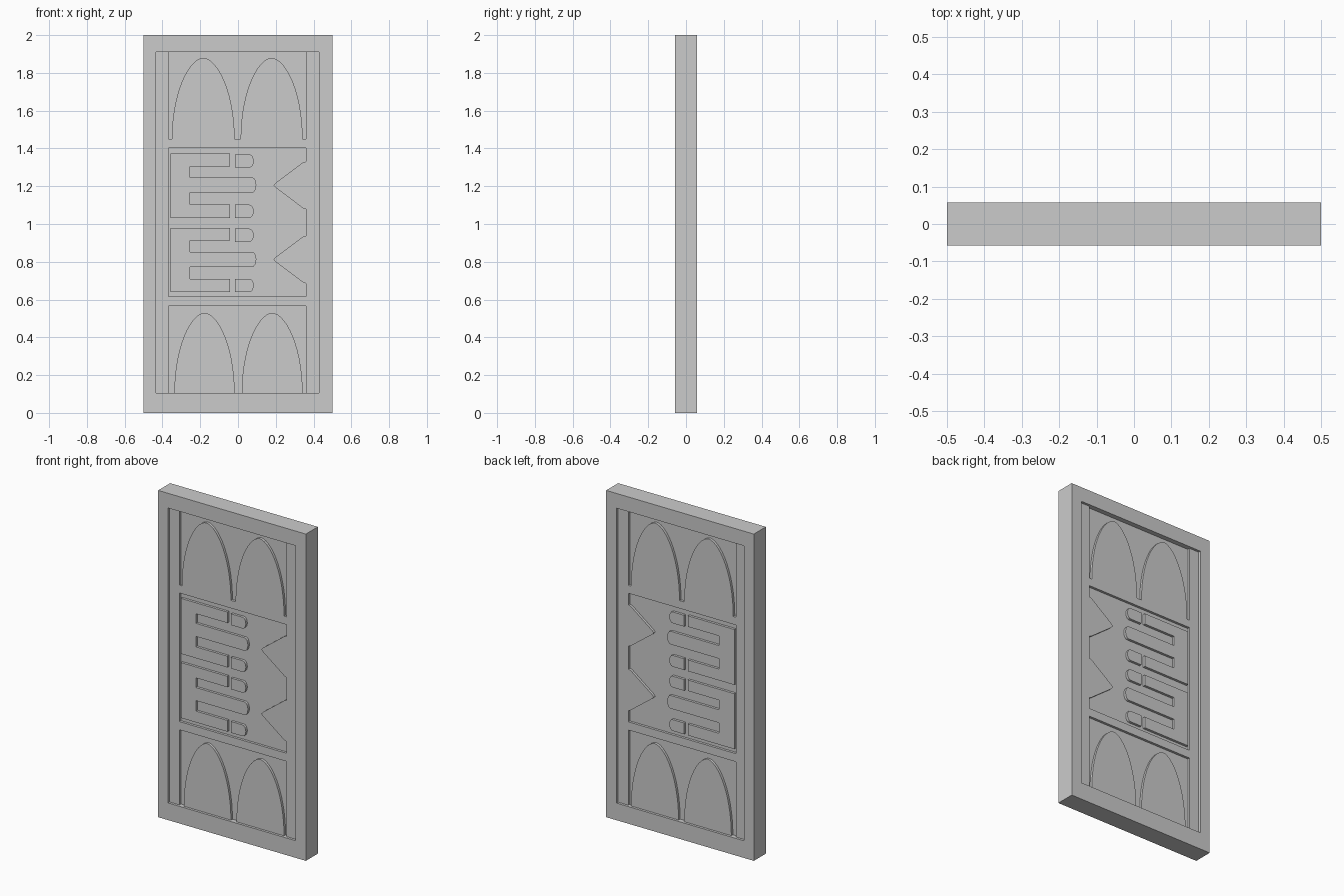
import bpy, bmesh, math

if "Cube" in bpy.data.objects:
    bpy.data.objects.remove(bpy.data.objects["Cube"])

FACE, MID, DEEP = 0.058, 0.043, 0.028   # surface levels measured from the centre plane


def prism(name, pts, y0, y1):
    """Extrude an (x, z) outline along y."""
    bm = bmesh.new()
    face = bm.faces.new([bm.verts.new((x, y0, z)) for x, z in pts])
    ext = bmesh.ops.extrude_face_region(bm, geom=[face])
    for v in ext["geom"]:
        if isinstance(v, bmesh.types.BMVert):
            v.co.y = y1
    bmesh.ops.recalc_face_normals(bm, faces=bm.faces)
    me = bpy.data.meshes.new(name)
    bm.to_mesh(me)
    bm.free()
    ob = bpy.data.objects.new(name, me)
    bpy.context.collection.objects.link(ob)
    return ob


def rect(x0, x1, z0, z1):
    return [(x0, z0), (x1, z0), (x1, z1), (x0, z1)]


def combine(target, tool, operation):
    m = target.modifiers.new("carve", "BOOLEAN")
    m.operation, m.object, m.solver = operation, tool, "EXACT"
    bpy.context.view_layer.objects.active = target
    bpy.ops.object.modifier_apply(modifier=m.name)
    bpy.data.objects.remove(tool, do_unlink=True)


def arch(x0, x1, z0, height, n=28):
    """Slightly pointed arch, left foot to right foot."""
    c, w = (x0 + x1) / 2, (x1 - x0) / 2
    out = []
    for i in range(n + 1):
        a = math.pi * (1 - i / n)
        k = math.cos(a)
        out.append((c + w * math.copysign(abs(k) ** 1.12, k), z0 + height * math.sin(a)))
    return out


def round_end(x, z0, z1, bulge=0.022, n=8):
    """Rounded finger tip running from z0 to z1."""
    c, r = (z0 + z1) / 2, (z1 - z0) / 2
    return [(x + bulge * math.cos(a), c + r * math.sin(a))
            for a in (-math.pi / 2 + math.pi * i / n for i in range(n + 1))]


L, R = -0.367, 0.36          # sunken panel sides
BOTTOM, TOP = 0.105, 1.91    # frame opening
REPEAT = (0.0, -0.393)       # vertical offsets of the repeated motif

# Sunken panel outlines: above the arches, and the notched centre field
upper = ([(L, TOP), (L, 1.45)] + arch(-0.35, -0.018, 1.45, 0.43)
         + arch(0.014, 0.342, 1.45, 0.43) + [(R, 1.45), (R, TOP)])
lower = ([(L, 0.565), (L, BOTTOM)] + arch(-0.337, -0.018, BOTTOM, 0.425)
         + arch(0.02, 0.342, BOTTOM, 0.425) + [(R, BOTTOM), (R, 0.565)])
middle = [(L, 0.615), (L, 1.402), (R, 1.402)]
for d in REPEAT:
    middle += [(x, z + d) for x, z in [
        (R, 1.33), (0.345, 1.327), (0.2, 1.218), (0.188, 1.205),
        (0.2, 1.192), (0.345, 1.083), (R, 1.078)]]
middle.append((R, 0.615))

# Door slab, carved alike on both faces
door = prism("carved_door", rect(-0.5, 0.5, 0, 2), -FACE, FACE)
for s in (-1, 1):
    combine(door, prism("opening", rect(-0.433, 0.429, BOTTOM, TOP), s * MID, s * 0.1), "DIFFERENCE")
    for outline in (upper, middle, lower):
        combine(door, prism("panel", outline, s * DEEP, s * 0.08), "DIFFERENCE")

# Raised comb shapes and short finger blocks, passing through to both faces
comb = ([(-0.357, 1.033), (-0.042, 1.033), (-0.042, 1.102), (-0.255, 1.102), (-0.255, 1.166)]
        + round_end(0.075, 1.166, 1.246)
        + [(-0.255, 1.246), (-0.255, 1.305), (-0.042, 1.305), (-0.042, 1.372), (-0.357, 1.372)])
for d in REPEAT:
    motifs = [comb]
    for z0, z1 in ((1.033, 1.102), (1.299, 1.368)):
        motifs.append([(-0.017, z1), (-0.017, z0)] + round_end(0.061, z0, z1))
    for pts in motifs:
        combine(door, prism("motif", [(x, z + d) for x, z in pts], -MID, MID), "UNION")
